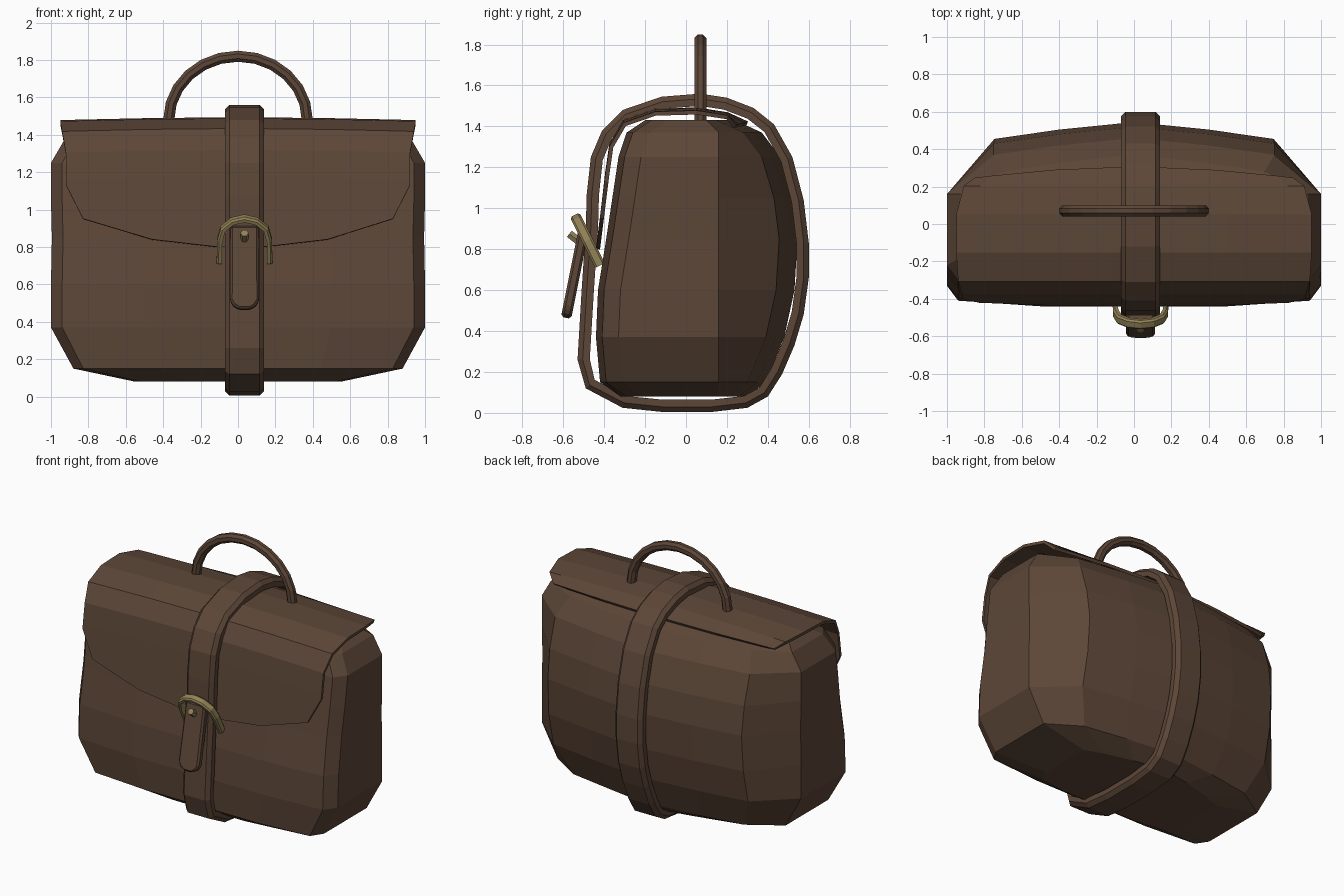
import bpy, bmesh, math
from mathutils import Vector

if "Cube" in bpy.data.objects:
    bpy.data.objects.remove(bpy.data.objects["Cube"])


def material(name, rgb):
    m = bpy.data.materials.new(name)
    m.diffuse_color = (*rgb, 1)
    m.use_nodes = True
    m.node_tree.nodes["Principled BSDF"].inputs["Base Color"].default_value = m.diffuse_color
    return m


LEATHER = material("brown leather", (0.108, 0.062, 0.039))
BRASS = material("dull brass", (0.29, 0.225, 0.095))


def finish(bm, name, mat):
    bmesh.ops.recalc_face_normals(bm, faces=bm.faces)
    mesh = bpy.data.meshes.new(name)
    bm.to_mesh(mesh)
    bm.free()
    mesh.materials.append(mat)
    ob = bpy.data.objects.new(name, mesh)
    bpy.context.collection.objects.link(ob)
    return ob


def loft(rings, name, mat, closed=False):
    """Skin closed rings of points; cap the ends unless the loft is closed."""
    bm = bmesh.new()
    vs = [[bm.verts.new(p) for p in r] for r in rings]
    n = len(vs[0])
    for i in range(len(vs) if closed else len(vs) - 1):
        a, b = vs[i], vs[(i + 1) % len(vs)]
        for j in range(n):
            k = (j + 1) % n
            bm.faces.new((a[j], a[k], b[k], b[j]))
    if not closed:
        bm.faces.new(vs[0])
        bm.faces.new(vs[-1])
    return finish(bm, name, mat)


def sweep(path, section, binormal, name, mat, closed=False):
    """Sweep a section of (normal, binormal) offsets along a planar path."""
    path = [Vector(p) for p in path]
    b = Vector(binormal).normalized()
    rings, n = [], len(path)
    for i, p in enumerate(path):
        prev = path[i - 1] if closed or i else p
        nxt = path[(i + 1) % n] if closed or i < n - 1 else p
        nor = (nxt - prev).normalized().cross(b)
        rings.append([p + nor * s + b * t for s, t in section])
    return loft(rings, name, mat, closed)


def circle(r, sides):
    return [(r * math.cos(2 * math.pi * (i + .5) / sides),
             r * math.sin(2 * math.pi * (i + .5) / sides)) for i in range(sides)]


# bag body: horizontal rings (height, half width, front y, back y)
levels = [(.08, .55, -.32, .30), (.15, .88, -.42, .39), (.37, 1, -.44, .48),
          (.60, 1, -.43, .53), (.85, .995, -.39, .545), (1.05, 1, -.36, .52),
          (1.25, 1, -.33, .46), (1.37, .93, -.29, .37), (1.43, .85, -.20, .24)]
rings = []
for z, w, f, b in levels:
    side = min(.16, b - .14)
    half = [(.5 * w, f), (.94 * w, f + .03), (w, f + .11), (w, side),
            (.75 * w, b - .09), (.4 * w, b - .04)]
    ring = [(0, f)] + half + [(0, b)] + [(-x, y) for x, y in reversed(half)]
    rings.append([(x, y, z) for x, y in ring])
loft(rings, "bag_body", LEATHER)

# flap: thin sheet over the top with a curved lower edge
cols = [(-1, 1.13), (-.9, .95), (-.5, .84), (-.12, .80), (.15, .80),
        (.52, .84), (.9, .95), (1, 1.13)]
rows = [(.30, 1.40, .85), (.20, 1.445, .91), (.05, 1.468, .95), (-.15, 1.462, .95),
        (-.30, 1.41, .94), (-.365, 1.30, .92), (-.385, 1.16, .92)]
bm = bmesh.new()
grid = []
for i, (y, z, w) in enumerate(rows):
    grid.append([bm.verts.new((u * w, y - (.06 * u * u if i == 0 else 0),
                               z + .015 * (1 - u * u))) for u, _ in cols])
for part in (.5, 1):
    line = []
    for u, bottom in cols:
        z = 1.16 + (bottom - 1.16) * part
        line.append(bm.verts.new((u * .92, -.385 - .045 * (1.16 - z) / .36, z)))
    grid.append(line)
for a, b in zip(grid, grid[1:]):
    for j in range(len(cols) - 1):
        bm.faces.new((a[j], a[j + 1], b[j + 1], b[j]))
flap = finish(bm, "flap", LEATHER)
solid = flap.modifiers.new("thickness", 'SOLIDIFY')
solid.thickness = .02
solid.offset = 0

# strap running all the way round the bag
CX = .035
loop = [(-.49, .12), (-.31, .025), (-.12, .005), (.13, .005), (.30, .025), (.40, .08),
        (.47, .19), (.53, .33), (.575, .48), (.60, .66), (.60, .83), (.575, 1.04),
        (.52, 1.25), (.43, 1.41), (.33, 1.49), (.20, 1.54), (.07, 1.56), (-.12, 1.545),
        (-.31, 1.48), (-.41, 1.38), (-.465, 1.25), (-.485, 1.07), (-.49, .9),
        (-.51, .6), (-.53, .26)]
band = [(0, -.08), (0, .08), (-.025, .105), (-.06, .105), (-.06, -.105), (-.025, -.105)]
sweep([(CX, y, z) for y, z in loop], band, (1, 0, 0), "wrap_strap", LEATHER, True)

# loose strap end hanging from the buckle
outline = [(.22, -.075), (.22, .075), (-.185, .078), (-.215, .06), (-.235, .03),
           (-.235, -.03), (-.215, -.06), (-.185, -.078)]
sweep([(CX, -.515, .69), (CX, -.565, .70)], outline, (1, 0, 0), "strap_end", LEATHER)
bev = bpy.data.objects["strap_end"].modifiers.new("soft edge", 'BEVEL')
bev.width = .012
bev.segments = 1

# buckle arch, leaning forward at the top
arch = [(-.135, .72), (-.133, .84), (-.115, .90), (-.065, .94), (0, .955),
        (.065, .94), (.115, .90), (.133, .84), (.135, .72)]
path = [(CX + x, -.42 - .5 * (z - .72), z) for x, z in arch]
bar = [(.014, -.016), (.014, .016), (.004, .026), (-.014, .026), (-.014, -.026), (.004, -.026)]
sweep(path, bar, (0, 1, .5), "buckle", BRASS)

# buckle prong
sweep([(CX, -.50, .82), (CX, -.57, .875)], circle(.022, 6), (1, 0, 0), "buckle_prong", BRASS)

# carrying handle
path = [(-.37, .07, 1.42)]
for i in range(13):
    a = math.pi * (1 - i / 12)
    path.append((.37 * math.cos(a), .07, 1.48 + .34 * math.sin(a)))
path.append((.37, .07, 1.42))
sweep(path, circle(.032, 8), (0, 1, 0), "handle", LEATHER)
